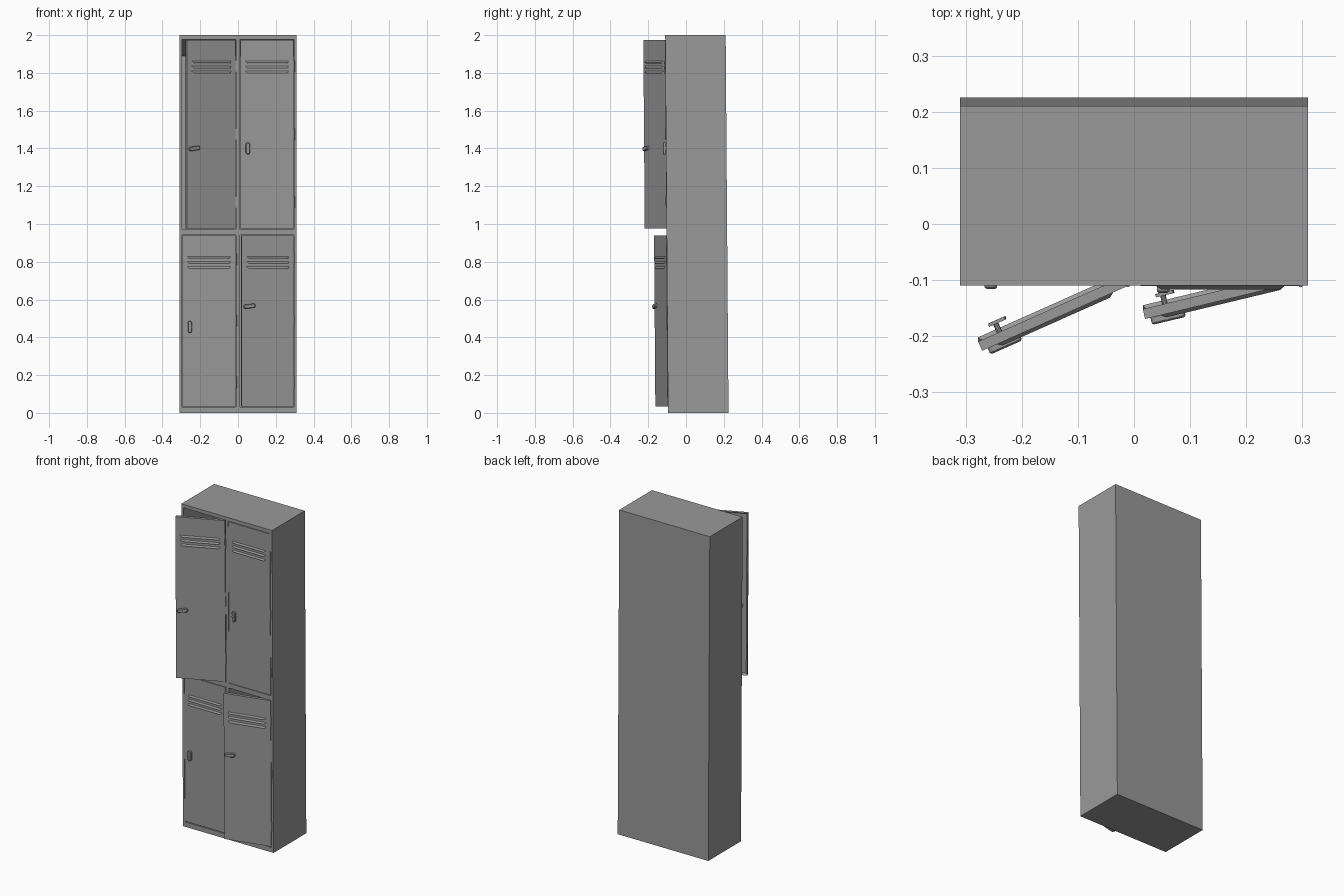
import bpy, bmesh
from math import radians, pi
from mathutils import Matrix, Vector

cube = bpy.data.objects.get("Cube")
if cube:
    bpy.data.objects.remove(cube, do_unlink=True)

grey = bpy.data.materials.new("locker grey")
grey.use_nodes = True
colour = (0.32, 0.32, 0.32, 1)
grey.diffuse_color = colour
grey.node_tree.nodes["Principled BSDF"].inputs["Base Color"].default_value = colour

FRONT, BACK, LEAN = -0.095, 0.225, 0.0075


def finish(bm, name, matrix=Matrix()):
    """Place the part, lean it slightly forward and make the object."""
    bm.transform(matrix)
    for v in bm.verts:
        v.co.y -= LEAN * v.co.z
    bmesh.ops.recalc_face_normals(bm, faces=bm.faces)
    mesh = bpy.data.meshes.new(name)
    bm.to_mesh(mesh)
    bm.free()
    mesh.materials.append(grey)
    obj = bpy.data.objects.new(name, mesh)
    bpy.context.collection.objects.link(obj)


def box(bm, lo, hi):
    lo, hi = Vector(lo), Vector(hi)
    m = Matrix.Translation((lo + hi) / 2) @ Matrix.Diagonal((*(hi - lo), 1))
    return bmesh.ops.create_cube(bm, size=1, matrix=m)["verts"]


def prism(bm, profile, x0, x1, taper=0):
    """Extrude a (y, z) profile along x; taper draws the proud points in."""
    rings = []
    for x, s in ((x0, 1), (x1, -1)):
        rings.append([bm.verts.new((x + s * (taper if y < 0 else 0), y, z)) for y, z in profile])
    n = len(profile)
    for i in range(n):
        j = (i + 1) % n
        bm.faces.new((rings[0][i], rings[0][j], rings[1][j], rings[1][i]))
    bm.faces.new(rings[0])
    bm.faces.new(rings[1][::-1])


def cylinder(bm, radius, depth, matrix, sides=10):
    bmesh.ops.create_cone(bm, cap_ends=True, segments=sides, radius1=radius,
                          radius2=radius, depth=depth, matrix=matrix)


# Cabinet shell
for name, lo, hi in (
    ("left_side", (0.297, FRONT, 0), (0.31, BACK, 2)),
    ("right_side", (-0.31, FRONT, 0), (-0.297, BACK, 2)),
    ("back_panel", (-0.297, BACK - 0.012, 0), (0.297, BACK, 2)),
    ("top_panel", (-0.297, FRONT, 1.978), (0.297, BACK - 0.012, 2)),
    ("bottom_panel", (-0.297, FRONT, 0), (0.297, BACK - 0.012, 0.03)),
    ("middle_shelf", (-0.297, FRONT, 0.942), (0.297, BACK - 0.012, 0.972)),
    ("centre_divider", (-0.01, FRONT, 0.03), (0.01, BACK - 0.012, 1.978)),
):
    bm = bmesh.new()
    box(bm, lo, hi)
    finish(bm, name)

# Sloping ceilings inside the upper compartments
for name, x0, x1 in (("right_ceiling", -0.297, -0.01), ("left_ceiling", 0.01, 0.297)):
    bm = bmesh.new()
    prism(bm, [(-0.06, 1.978), (BACK - 0.012, 1.978), (BACK - 0.012, 1.89)], x0, x1)
    finish(bm, name)


def door(name, hinge_x, z0, z1, angle, handle_z, turn):
    """Folded sheet door reaching from its hinge towards -x."""
    w, thick = 0.283, 0.018
    place = Matrix.Translation((hinge_x, FRONT - 0.001, 0)) @ Matrix.Rotation(radians(angle), 4, "Z")

    # Door sheet with a folded rim behind
    bm = bmesh.new()
    box(bm, (-w, 0, z0), (0, thick, z1))
    rear = max(bm.faces, key=lambda f: f.calc_center_median().y)
    bmesh.ops.inset_region(bm, faces=[rear], thickness=0.012)
    bmesh.ops.translate(bm, verts=rear.verts, vec=(0, -0.012, 0))
    finish(bm, name + "_door", place)

    # Three pressed vents
    bm = bmesh.new()
    for i in range(3):
        z = z1 - 0.118 - i * 0.027
        prism(bm, [(0.001, z + 0.007), (-0.007, z - 0.003), (-0.006, z - 0.006),
                   (0.001, z - 0.006)], -w + 0.025, -0.025, 0.012)
    finish(bm, name + "_vents", place)

    # Turning handle, with its latch behind the sheet
    bm = bmesh.new()
    cylinder(bm, 0.011, 0.028, Matrix.Rotation(pi / 2, 4, "X"), 12)
    grip = box(bm, (-0.011, -0.016, -0.031), (0.011, -0.003, 0.031))
    edges = {e for v in grip for e in v.link_edges}
    upright = [e for e in edges if abs(e.verts[0].co.y - e.verts[1].co.y) > 0.005]
    bmesh.ops.bevel(bm, geom=upright, offset=0.009, segments=3, affect="EDGES", profile=0.5)
    rim = [e for e in bm.edges if all(v.co.y < -0.0155 for v in e.verts)]
    bmesh.ops.bevel(bm, geom=rim, offset=0.003, segments=1, affect="EDGES")
    cylinder(bm, 0.005, 0.03, Matrix.Translation((0, 0.02, 0)) @ Matrix.Rotation(pi / 2, 4, "X"))
    box(bm, (-0.008, 0.03, -0.012), (0.008, 0.036, 0.02))
    spot = place @ Matrix.Translation((-0.243, 0, handle_z)) @ Matrix.Rotation(radians(turn), 4, "Y")
    finish(bm, name + "_handle", spot)

    # Hinge knuckles
    bm = bmesh.new()
    height = z1 - z0
    for part in (0.14, 0.5, 0.86):
        cylinder(bm, 0.004, 0.06, Matrix.Translation((0.002, 0.001, z0 + part * height)), 8)
    finish(bm, name + "_hinges", place)


door("upper_right", -0.012, 0.975, 1.975, 24, 1.4, 82)
door("upper_left", 0.295, 0.975, 1.975, 0, 1.4, 0)
door("lower_right", -0.012, 0.035, 0.94, 0, 0.455, 0)
door("lower_left", 0.295, 0.035, 0.94, 13.5, 0.565, 82)
